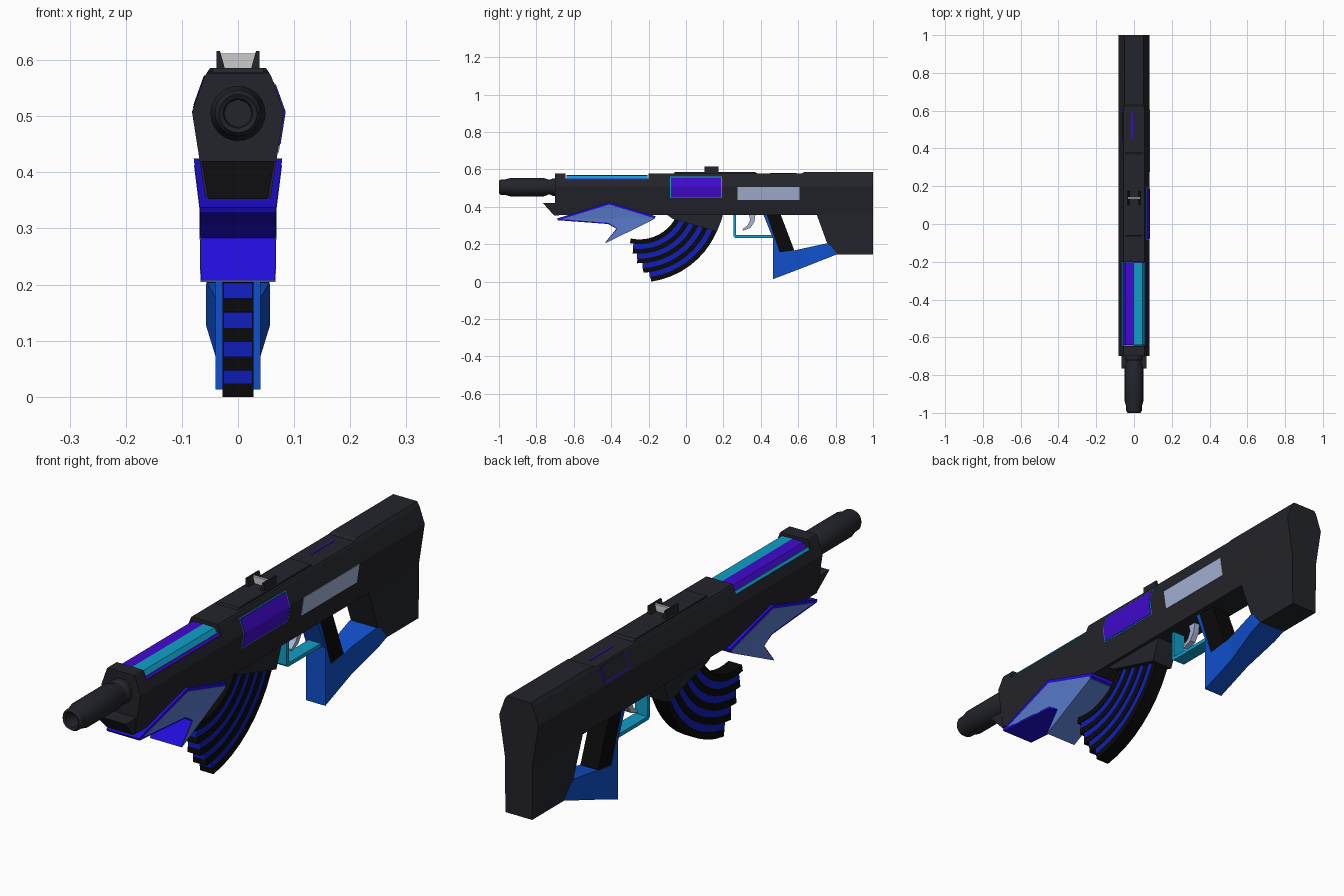
import bpy, bmesh, math
from mathutils import Vector

if "Cube" in bpy.data.objects:
    bpy.data.objects.remove(bpy.data.objects["Cube"])

COL = {
    "black": (.017, .018, .024), "ink": (.003, .003, .003), "violet": (.016, .004, .72),
    "purple": (.053, .003, .62), "cyan": (.005, .35, .58), "blue": (.005, .08, .6),
    "steel": (.1, .2, .6), "pale": (.38, .46, .68), "magblue": (.005, .013, .5),
}


def finish(name, bm, color=None):
    bmesh.ops.recalc_face_normals(bm, faces=bm.faces)
    me = bpy.data.meshes.new(name)
    bm.to_mesh(me)
    bm.free()
    ob = bpy.data.objects.new(name, me)
    bpy.context.collection.objects.link(ob)
    if color:
        mat = bpy.data.materials.get(color) or bpy.data.materials.new(color)
        mat.diffuse_color = (*COL[color], 1)
        mat.use_nodes = True
        mat.node_tree.nodes["Principled BSDF"].inputs["Base Color"].default_value = mat.diffuse_color
        me.materials.append(mat)
    return ob


def extrude(bm, pts, vec):
    f = bm.faces.new([bm.verts.new(p) for p in pts])
    r = bmesh.ops.extrude_face_region(bm, geom=[f])
    bmesh.ops.translate(bm, vec=vec, verts=[v for v in r["geom"] if isinstance(v, bmesh.types.BMVert)])


def width_at(levels, t):
    if t <= levels[0][0]:
        return levels[0][1]
    for (a, wa), (b, wb) in zip(levels, levels[1:]):
        if t <= b:
            return wa + (wb - wa) * (t - a) / (b - a)
    return levels[-1][1]


def side_prism(name, yz, width, color, axis=2, grow=0.0, inner=None, sign=1):
    """Side outline extruded across x; half width may vary along z (axis 2) or y (axis 1)."""
    levels = width if isinstance(width, list) else [(0, width)]
    bm = bmesh.new()
    extrude(bm, [(-1, y, z) for y, z in yz], (2, 0, 0))
    for t, _ in levels:
        co, no = Vector(), Vector()
        co[axis], no[axis] = t, 1
        bmesh.ops.bisect_plane(bm, geom=bm.verts[:] + bm.edges[:] + bm.faces[:],
                               dist=1e-5, plane_co=co, plane_no=no)
    for v in bm.verts:
        w = width_at(levels, v.co[axis]) + grow
        if inner is None:
            v.co.x = math.copysign(w, v.co.x)
        else:
            v.co.x = sign * (w if v.co.x > 0 else inner)
    return finish(name, bm, color)


def long_prism(name, xz, y0, y1, color):
    bm = bmesh.new()
    extrude(bm, [(x, y0, z) for x, z in xz], (0, y1 - y0, 0))
    return finish(name, bm, color)


# Receiver and stock share one faceted cross-section
HEX = [(.145, .056), (.355, .058), (.508, .082), (.572, .059), (.586, .05)]
side_prism("receiver", [(-.7, .355), (-.7, .577), (-.645, .577), (-.645, .542), (-.2, .542),
                        (-.2, .579), (.64, .579), (.72, .355)], HEX, "black")
side_prism("stock", [(.62, .4), (.62, .58), (.635, .586), (1, .586), (1, .145), (.81, .145),
                     (.76, .19), (.70, .355)], HEX, "black")
side_prism("front_jaw", [(-.765, .42), (-.68, .42), (-.68, .353), (-.705, .353)],
           [(.353, .053), (.42, .065)], "black")
side_prism("magazine_well", [(-.12, .37), (.2, .37), (.19, .33), (.165, .267), (-.07, .335)], .045, "black")
side_prism("top_cover", [(-.07, .57), (-.06, .586), (.37, .586), (.39, .57)], .045, "black")

# Barrel, revolved about the y axis
prof = [(0, -.94), (.024, -.94), (.026, -.995), (.034, -1), (.041, -.99), (.042, -.965), (.049, -.94),
        (.049, -.76), (.04, -.735), (.04, -.725), (.046, -.715), (.046, -.68), (0, -.68)]
bm = bmesh.new()
vs = [bm.verts.new((r, y, .505)) for r, y in prof]
es = [bm.edges.new(p) for p in zip(vs, vs[1:])]
bmesh.ops.spin(bm, geom=vs + es, cent=(0, 0, .505), axis=(0, 1, 0), angle=2 * math.pi, steps=24)
bmesh.ops.remove_doubles(bm, verts=bm.verts, dist=1e-4)
barrel = finish("barrel", bm, "black")
bpy.context.view_layer.objects.active = barrel
barrel.select_set(True)
bpy.ops.object.shade_smooth_by_angle(angle=math.radians(30))

# Two-tone top panels with contrasting edging
for s, side, main, edge in ((1, "right", "cyan", "purple"), (-1, "left", "purple", "cyan")):
    long_prism(f"top_panel_{side}", [(0, .53), (0, .569), (s * .046, .567), (s * .06, .547), (s * .06, .53)],
               -.64, -.205, main)
    long_prism(f"top_panel_edge_{side}", [(0, .53), (0, .55), (s * .06, .55), (s * .067, .541), (s * .06, .53)],
               -.645, -.2, edge)

# Rear sight: two posts with a grey pane between them
for s, side in ((1, "right"), (-1, "left")):
    long_prism(f"sight_post_{side}", [(s * .038, .58), (s * .038, .616), (s * .032, .616), (s * .022, .58)],
               .1, .175, "black")
long_prism("sight_pane", [(-.023, .582), (.023, .582), (.032, .612), (-.032, .612)], .133, .143, None)


# Inlaid panels on the right side, accent lines on the top left
def rect(y0, y1, z0, z1):
    return [(y0, z0), (y1, z0), (y1, z1), (y0, z1)]


side_prism("port_edge", rect(-.085, .193, .447, .561), HEX, "cyan", grow=.001, inner=.04)
side_prism("port_panel", rect(-.08, .188, .451, .557), HEX, "purple", grow=.003, inner=.04)
side_prism("side_plate", rect(.275, .607, .435, .507), HEX, "pale", grow=.002, inner=.04)
side_prism("accent_edge", rect(.445, .6, .515, .572), HEX, "purple", grow=.001, inner=.03, sign=-1)
side_prism("accent_inset", rect(.452, .593, .52, .573), HEX, "black", grow=.002, inner=.03, sign=-1)
long_prism("accent_line", [(-.012, .57), (-.006, .57), (-.006, .581), (-.012, .581)], .45, .59, "purple")

# Angular fore grip: violet core with steel side panels
GUARD = [(.2, .066), (.337, .068), (.425, .079)]
side_prism("fore_grip", [(-.69, .337), (-.41, .425), (-.163, .35), (-.166, .338), (-.433, .207), (-.372, .283),
                         (-.417, .308), (-.685, .328)], GUARD, "violet")
side_prism("fore_grip_panel", [(-.665, .334), (-.41, .412), (-.175, .341), (-.175, .331), (-.431, .205),
                               (-.366, .284), (-.413, .314)], GUARD, "steel", grow=.001)

# Curved magazine: concentric alternating bands with stepped ends
CY, CZ, R0, R1, N = -.249, .4456, .22, .45, 9
step = (R1 - R0) / N
for i in range(N):
    dark = i % 2 == 0
    a0 = math.radians(-102 + 20 * i / (N - 1) + (0 if dark else 2))
    a1 = math.radians(-23 + 12 * i / (N - 1))
    ra, rb = R0 + i * step, R0 + (i + 1) * step
    if not dark:
        ra, rb = ra - .002, rb + .002 if i < N - 1 else rb
    ang = [a0 + (a1 - a0) * k / 10 for k in range(11)]
    pts = [(CY + ra * math.cos(a), CZ + ra * math.sin(a)) for a in ang]
    pts += [(CY + rb * math.cos(a), CZ + rb * math.sin(a)) for a in reversed(ang)]
    side_prism(f"magazine_band_{i + 1}", pts, .028 if dark else .0255, "ink" if dark else "magblue")

# Trigger and its guard
side_prism("trigger_guard", [(.253, .365), (.253, .242), (.262, .234), (.465, .234), (.465, .248), (.267, .248),
                             (.267, .365)], .026, "cyan")
side_prism("trigger", [(.335, .365), (.372, .365), (.366, .32), (.345, .288), (.305, .272), (.303, .281),
                       (.33, .302), (.343, .33)], .012, "pale")

# Skeleton rear grip: blue frame running back to the stock, black grip core
side_prism("grip_frame", [(.412, .362), (.43, .362), (.5, .157), (.58, .167), (.75, .204), (.77, .195), (.81, .147),
                          (.62, .072), (.465, .013), (.465, .23)],
           [(.4, .04), (.62, .04), (.76, .057), (.82, .057)], "blue", axis=1)
side_prism("grip_core", [(.425, .362), (.505, .362), (.577, .172), (.577, .16), (.495, .15)], .037, "ink")
